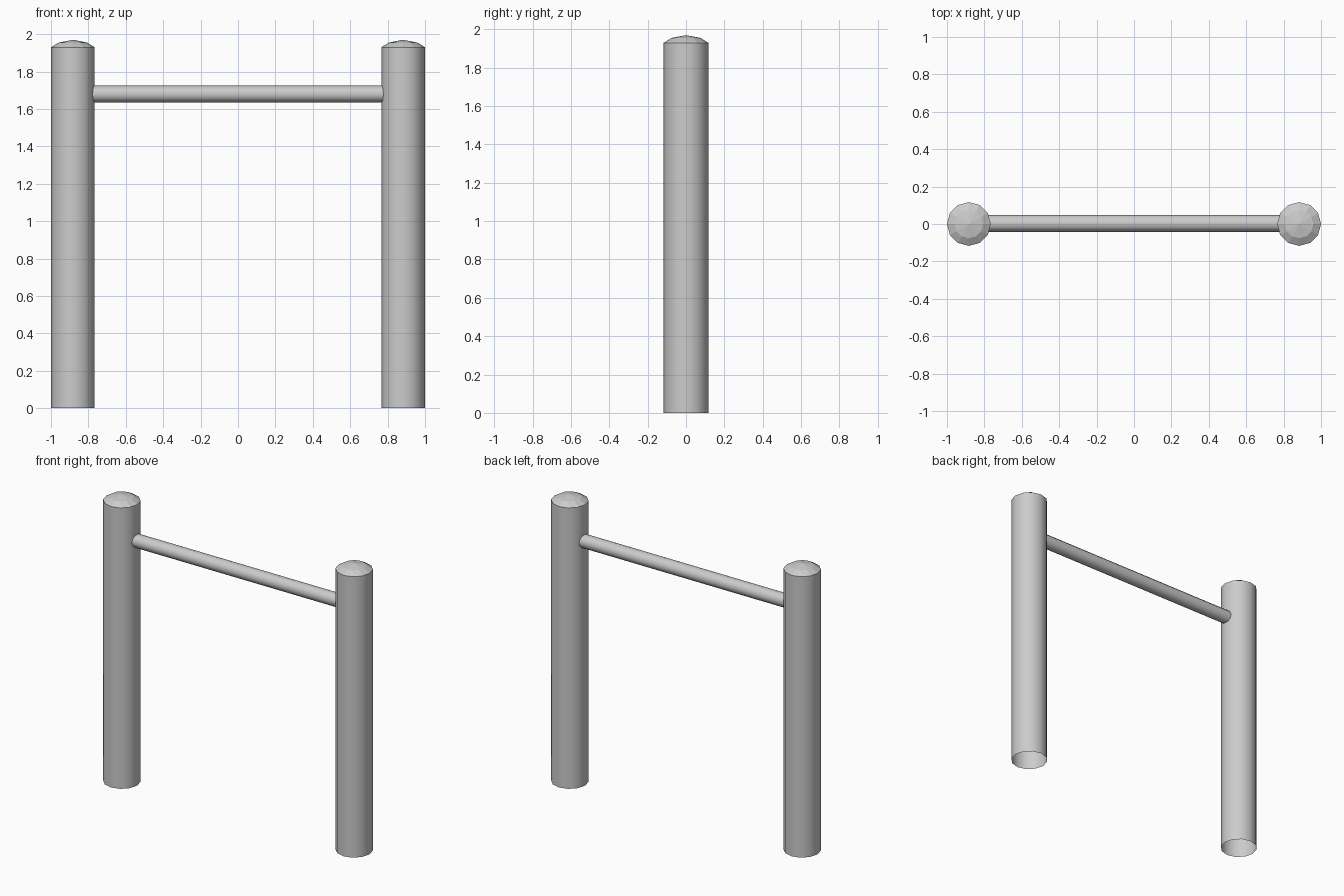
import bpy, bmesh
from math import cos, sin, pi, radians

if "Cube" in bpy.data.objects:
    bpy.data.objects.remove(bpy.data.objects["Cube"])

SIDES = 12


def finish(bm, name):
    bmesh.ops.recalc_face_normals(bm, faces=bm.faces)
    mesh = bpy.data.meshes.new(name)
    bm.to_mesh(mesh)
    bm.free()
    obj = bpy.data.objects.new(name, mesh)
    bpy.context.collection.objects.link(obj)
    return obj


def ring(bm, point):
    return [bm.verts.new(point(2 * pi * i / SIDES)) for i in range(SIDES)]


def bridge(bm, a, b, smooth):
    for i in range(SIDES):
        j = (i + 1) % SIDES
        bm.faces.new((a[i], a[j], b[j], b[i])).smooth = smooth


def make_post(name, x):
    # Open-bottomed shaft with a shallow faceted dome
    bm = bmesh.new()
    profile = [(0.117, 0.0), (0.117, 1.93), (0.076, 1.955)]
    rings = [ring(bm, lambda a, r=r, z=z: (x + r * cos(a), r * sin(a), z))
             for r, z in profile]
    bridge(bm, rings[0], rings[1], True)
    bridge(bm, rings[1], rings[2], False)
    tip = bm.verts.new((x, 0, 1.97))
    for i in range(SIDES):
        bm.faces.new((rings[2][i], rings[2][(i + 1) % SIDES], tip))
    # Keep the rim under the dome crisp
    for e in bm.edges:
        if all(abs(v.co.z - 1.93) < 1e-4 for v in e.verts):
            e.smooth = False
    return finish(bm, name)


# Two upright posts
for side, x in (("left", -0.883), ("right", 0.883)):
    make_post(side + "_post", x)

# Crossbar, its ends buried just inside the posts
bm = bmesh.new()
ends = [ring(bm, lambda a, x=x: (x, 0.003 + 0.045 * cos(a), 1.68 + 0.045 * sin(a)))
        for x in (-0.79, 0.79)]
bridge(bm, ends[0], ends[1], True)
finish(bm, "crossbar")
